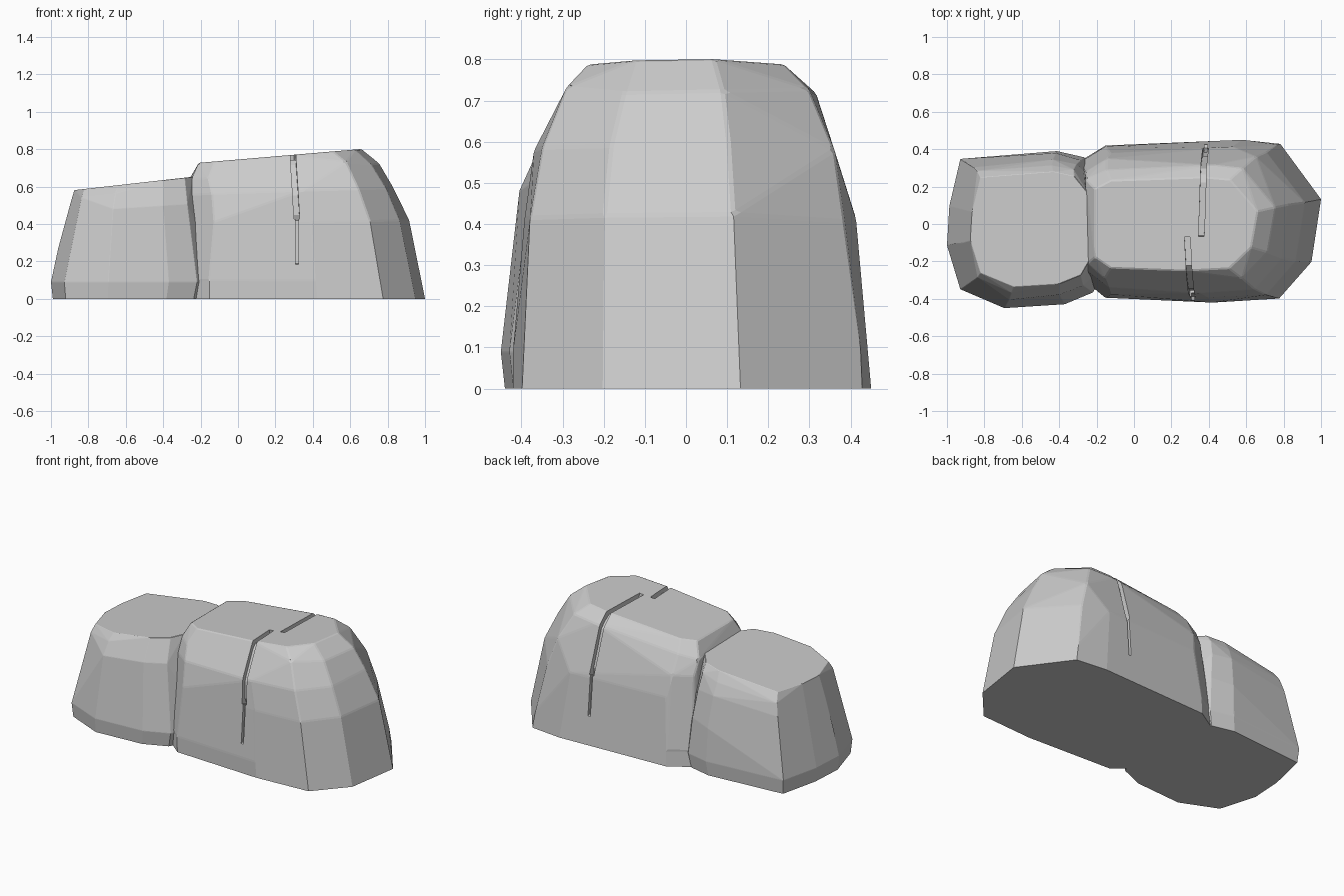
import bpy
import bmesh
import random
from math import sin, cos, radians
from mathutils import Vector
from mathutils.bvhtree import BVHTree

random.seed(4)
default = bpy.data.objects.get("Cube")
if default:
    bpy.data.objects.remove(default, do_unlink=True)

stone = bpy.data.materials.new("stone_grey")
stone.use_nodes = True
GREY = (0.6, 0.6, 0.6, 1)
stone.diffuse_color = GREY
stone.node_tree.nodes["Principled BSDF"].inputs["Base Color"].default_value = GREY


def make_object(name, bm):
    bmesh.ops.recalc_face_normals(bm, faces=bm.faces[:])
    mesh = bpy.data.meshes.new(name)
    bm.to_mesh(mesh)
    bm.free()
    mesh.materials.append(stone)
    obj = bpy.data.objects.new(name, mesh)
    bpy.context.collection.objects.link(obj)
    return obj


def boulder(name, outline, rings):
    """Hull of stacked outlines; ring = height, tilt, x range, y range, roughness."""
    bm = bmesh.new()
    for z, tilt, x0, x1, y0, y1, rough in rings:
        cx, cy = (x0 + x1) / 2, (y0 + y1) / 2
        for u, v in outline:
            shrink = 1 - random.uniform(0, rough)
            x = cx + u * shrink * (x1 - x0) / 2
            y = cy + v * shrink * (y1 - y0) / 2
            lift = random.uniform(-rough, rough) * 0.5
            bm.verts.new((x, y, z + tilt * (x - cx) + lift))
    hull = bmesh.ops.convex_hull(bm, input=bm.verts[:])
    loose = set(hull["geom_interior"] + hull["geom_unused"])
    bmesh.ops.delete(bm, geom=[g for g in loose if isinstance(g, bmesh.types.BMVert)],
                     context="VERTS")
    # Merge nearly flat neighbours, then soften the ridges above the ground
    bmesh.ops.dissolve_limit(bm, angle_limit=radians(5), verts=bm.verts[:], edges=bm.edges[:])
    ridges = [e for e in bm.edges if min(v.co.z for v in e.verts) > 0.01]
    bmesh.ops.bevel(bm, geom=ridges, offset=0.006, segments=1, affect="EDGES",
                    clamp_overlap=True)
    return make_object(name, bm)


large = boulder(
    "large_boulder",
    [(-1, .75), (-.8, .93), (.34, 1), (.66, .95), (1, .27),
     (.92, -.5), (.65, -.95), (.1, -1), (-.8, -.94), (-1, -.7)],
    [(0, 0, -.28, 1, -.42, .45, 0),
     (.1, 0, -.28, .985, -.42, .445, 0),
     (.42, 0, -.25, .915, -.405, .415, .03),
     (.57, .05, -.26, .84, -.37, .38, .03),
     (.69, .085, -.26, .76, -.31, .32, .03),
     (.764, .085, -.21, .66, -.25, .25, 0)])

small = boulder(
    "small_boulder",
    [(-1, -.2), (-.97, .3), (-.83, .9), (.4, 1), (.75, .92), (1, .6),
     (1, -.55), (.86, -.8), (.5, -.95), (-.27, -1), (-.83, -.76)],
    [(0, 0, -.99, -.18, -.44, .38, 0),
     (.09, 0, -1, -.16, -.45, .39, 0),
     (.3, .05, -.97, -.18, -.43, .38, .03),
     (.48, .1, -.925, -.22, -.405, .35, .03),
     (.565, .11, -.895, -.24, -.37, .32, .02),
     (.617, .113, -.875, -.24, -.335, .28, 0)])


def carve_crack(rock, start, end, x_start, x_end, half_width, depth, steps=14):
    """Cut a groove that follows the rock over an arc of angles from vertical."""
    surface = bmesh.new()
    surface.from_mesh(rock.data)
    tree = BVHTree.FromBMesh(surface)
    surface.free()
    bm = bmesh.new()
    sections = []
    for i in range(steps + 1):
        t = i / steps
        angle = radians(start + (end - start) * t)
        x = x_start + (x_end - x_start) * t
        ray = Vector((0, sin(angle), cos(angle)))
        hit = tree.ray_cast(Vector((x, 0, .3)), ray)[0]
        side = Vector((half_width, 0, 0))
        low, high = hit - ray * depth, hit + ray * 0.03
        sections.append([bm.verts.new(p) for p in
                         (low - side, low + side, high + side, high - side)])
    for a, b in zip(sections, sections[1:]):
        for k in range(4):
            n = (k + 1) % 4
            bm.faces.new((a[k], a[n], b[n], b[k]))
    bm.faces.new(sections[0])
    bm.faces.new(sections[-1])
    cutter = make_object("crack_cutter", bm)
    cutter.hide_render = True
    cut = rock.modifiers.new("crack", "BOOLEAN")
    cut.operation = "DIFFERENCE"
    cut.solver = "EXACT"
    cut.object = cutter
    bpy.context.view_layer.objects.active = rock
    bpy.ops.object.modifier_apply(modifier=cut.name)
    bpy.data.objects.remove(cutter, do_unlink=True)


# Front and back cracks: narrow lower run, then wide upper run
carve_crack(large, -71, -106, .315, .316, .008, .02)
carve_crack(large, -8.5, -72, .285, .315, .015, .03)
carve_crack(large, 71, 106, .383, .385, .008, .02)
carve_crack(large, -8, 72, .36, .383, .015, .03)
